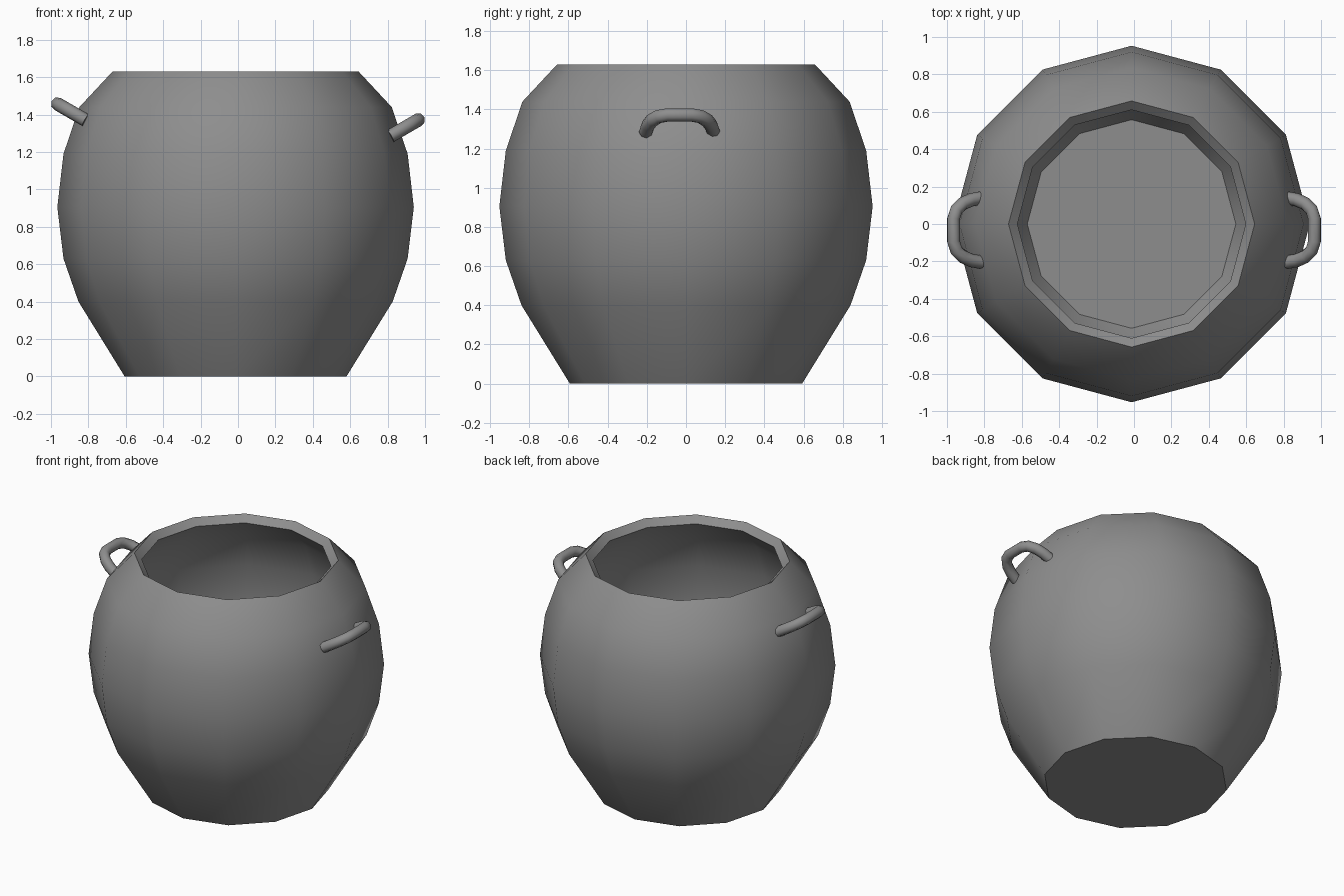
import bpy, bmesh, math

cube = bpy.data.objects.get("Cube")
if cube:
    bpy.data.objects.remove(cube, do_unlink=True)

SIDES = 12
POT_X = -0.013

iron = bpy.data.materials.new("dark_grey")
iron.use_nodes = True
grey = (0.27, 0.27, 0.27, 1)
iron.diffuse_color = grey
iron.node_tree.nodes["Principled BSDF"].inputs["Base Color"].default_value = grey


def select_only(ob):
    bpy.ops.object.select_all(action='DESELECT')
    ob.select_set(True)
    bpy.context.view_layer.objects.active = ob


# Pot body: a faceted profile turned around z, with a closed base
profile = [(0.593, 0), (0.84, 0.40), (0.92, 0.63), (0.953, 0.905),
           (0.92, 1.19), (0.835, 1.44), (0.658, 1.63)]
bm = bmesh.new()
rings = []
for r, z in profile:
    angles = [math.tau * i / SIDES for i in range(SIDES)]
    rings.append([bm.verts.new((POT_X + r * math.cos(a), r * math.sin(a), z))
                  for a in angles])
for low, high in zip(rings, rings[1:]):
    for i in range(SIDES):
        j = (i + 1) % SIDES
        bm.faces.new((low[i], low[j], high[j], high[i]))
bm.faces.new(rings[0][::-1])
mesh = bpy.data.meshes.new("pot_body")
bm.to_mesh(mesh)
bm.free()
mesh.materials.append(iron)
body = bpy.data.objects.new("pot_body", mesh)
bpy.context.collection.objects.link(body)

# Wall thickness, going inwards
wall = body.modifiers.new("wall", 'SOLIDIFY')
wall.thickness = 0.065
wall.offset = -1
select_only(body)
bpy.ops.object.modifier_apply(modifier=wall.name)
bpy.ops.object.shade_smooth_by_angle(angle=math.radians(40))


# Handles: bent round bars leaning up and away from the pot
def handle(name, side, base_z):
    half = [(0.815, 0.172), (0.87, 0.162), (0.915, 0.142),
            (0.95, 0.108), (0.965, 0.06)]
    path = half + [(x, -y) for x, y in reversed(half)]
    curve = bpy.data.curves.new(name, 'CURVE')
    curve.dimensions = '3D'
    curve.bevel_depth = 0.036
    curve.bevel_resolution = 2
    curve.use_fill_caps = True
    spline = curve.splines.new('POLY')
    spline.points.add(len(path) - 1)
    for p, (x, y) in zip(spline.points, path):
        p.co = (side * x, y - 0.033, base_z + (x - 0.815) * 0.58, 1)
    curve.materials.append(iron)
    ob = bpy.data.objects.new(name, curve)
    bpy.context.collection.objects.link(ob)
    select_only(ob)
    bpy.ops.object.convert(target='MESH')
    bpy.ops.object.shade_smooth_by_angle(angle=math.radians(50))


handle("left_handle", 1, 1.285)
handle("right_handle", -1, 1.37)
